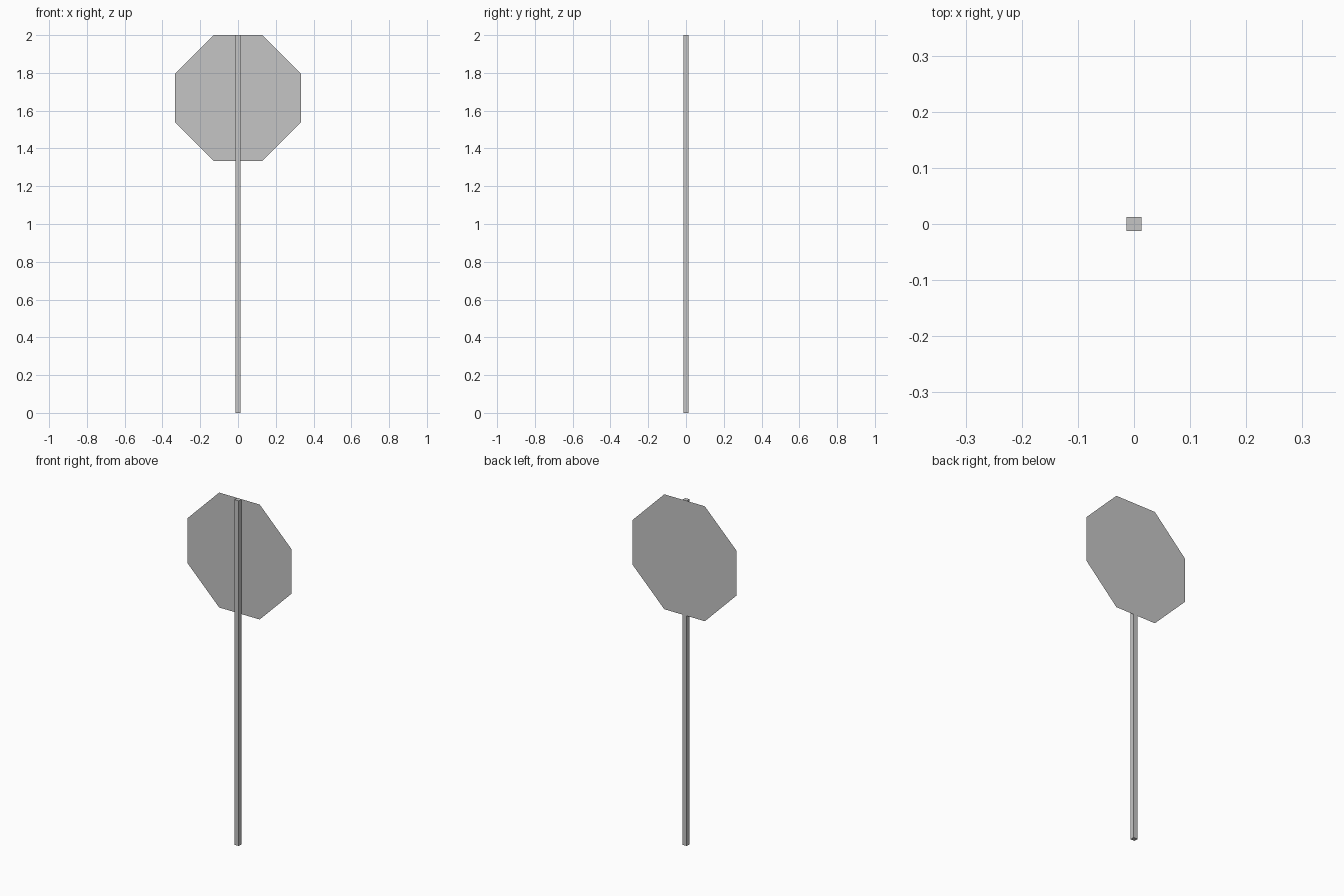
import bpy
import bmesh
from mathutils import Vector

cube = bpy.data.objects.get("Cube")
if cube:
    bpy.data.objects.remove(cube, do_unlink=True)

HEIGHT = 2.0
POST_X, POST_Y = 0.0135, 0.0127     # post half sizes
SIGN_HALF, SIGN_FLAT = 0.333, 0.13  # half width, half length of a straight edge

# Single plain light grey
grey = bpy.data.materials.new("plain_light_grey")
grey.use_nodes = True
colour = (0.56, 0.56, 0.56, 1.0)
grey.diffuse_color = colour
grey.node_tree.nodes["Principled BSDF"].inputs["Base Color"].default_value = colour


def add_object(name, bm):
    mesh = bpy.data.meshes.new(name)
    bm.to_mesh(mesh)
    bm.free()
    mesh.materials.append(grey)
    bpy.context.collection.objects.link(bpy.data.objects.new(name, mesh))


# Square post, full height
bm = bmesh.new()
bmesh.ops.create_cube(bm, size=1)
bmesh.ops.scale(bm, verts=bm.verts, vec=(2 * POST_X, 2 * POST_Y, HEIGHT))
bmesh.ops.translate(bm, verts=bm.verts, vec=(0, 0, HEIGHT / 2))
add_object("post", bm)

# Thin eight-sided sheet fixed to the back of the post
bm = bmesh.new()
centre = Vector((0, POST_Y + 0.0004, HEIGHT - SIGN_HALF))
corners = []
for quarter in range(4):
    for side in (-1, 1):
        px, pz = SIGN_HALF, side * SIGN_FLAT
        # turn the right-hand edge by a quarter each time
        for _ in range(quarter):
            px, pz = -pz, px
        corners.append(bm.verts.new(centre + Vector((px, 0, pz))))
face = bm.faces.new(corners)
face.normal_update()
if face.normal.y < 0:
    face.normal_flip()
add_object("sign_plate", bm)
